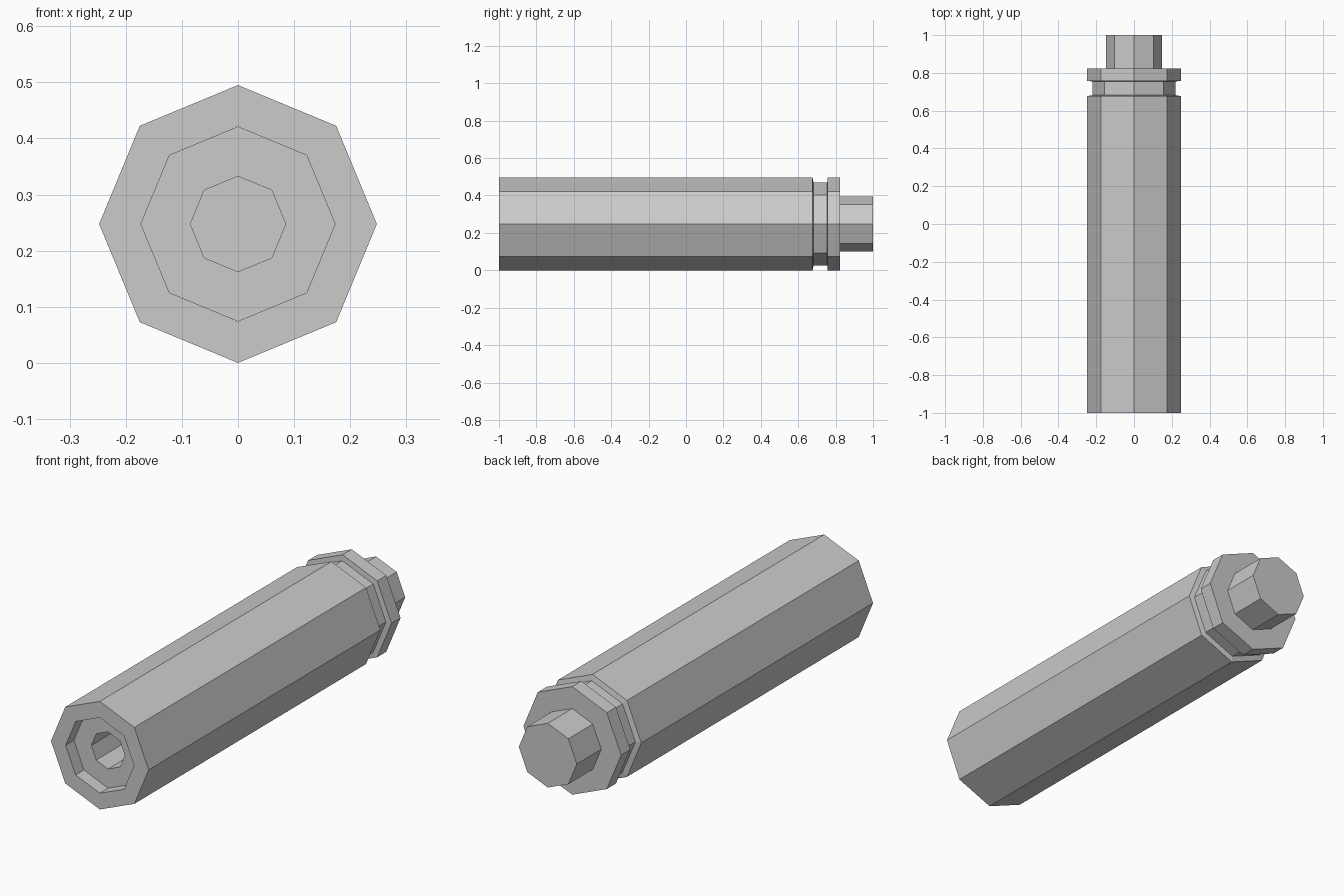
import bpy, bmesh
from math import cos, sin, pi

if "Cube" in bpy.data.objects:
    bpy.data.objects.remove(bpy.data.objects["Cube"])

SIDES = 8
R = 0.2475

# Profile (radius, y) from the bottom of the front bore, round the outside, to the rear stub
profile = [
    (0.085, -0.50), (0.085, -0.94),      # bore
    (0.173, -0.94), (0.173, -1.00),      # front recess
    (R, -1.00), (R, 0.677),              # main body
    (0.221, 0.682), (0.221, 0.755),      # groove
    (R, 0.757), (R, 0.823),              # rear collar
    (0.147, 0.823), (0.147, 1.00),       # rear stub
]

bm = bmesh.new()
rings = [[bm.verts.new((r * cos(2 * pi * i / SIDES), y, R + r * sin(2 * pi * i / SIDES)))
          for i in range(SIDES)] for r, y in profile]
for a, b in zip(rings, rings[1:]):
    for i in range(SIDES):
        j = (i + 1) % SIDES
        bm.faces.new((a[i], a[j], b[j], b[i]))

# Bore floor and stub end cap
bm.faces.new(rings[0])
bm.faces.new(rings[-1])
bmesh.ops.recalc_face_normals(bm, faces=bm.faces)

mesh = bpy.data.meshes.new("octagonal_tube")
bm.to_mesh(mesh)
bm.free()
tube = bpy.data.objects.new("octagonal_tube", mesh)
bpy.context.collection.objects.link(tube)
